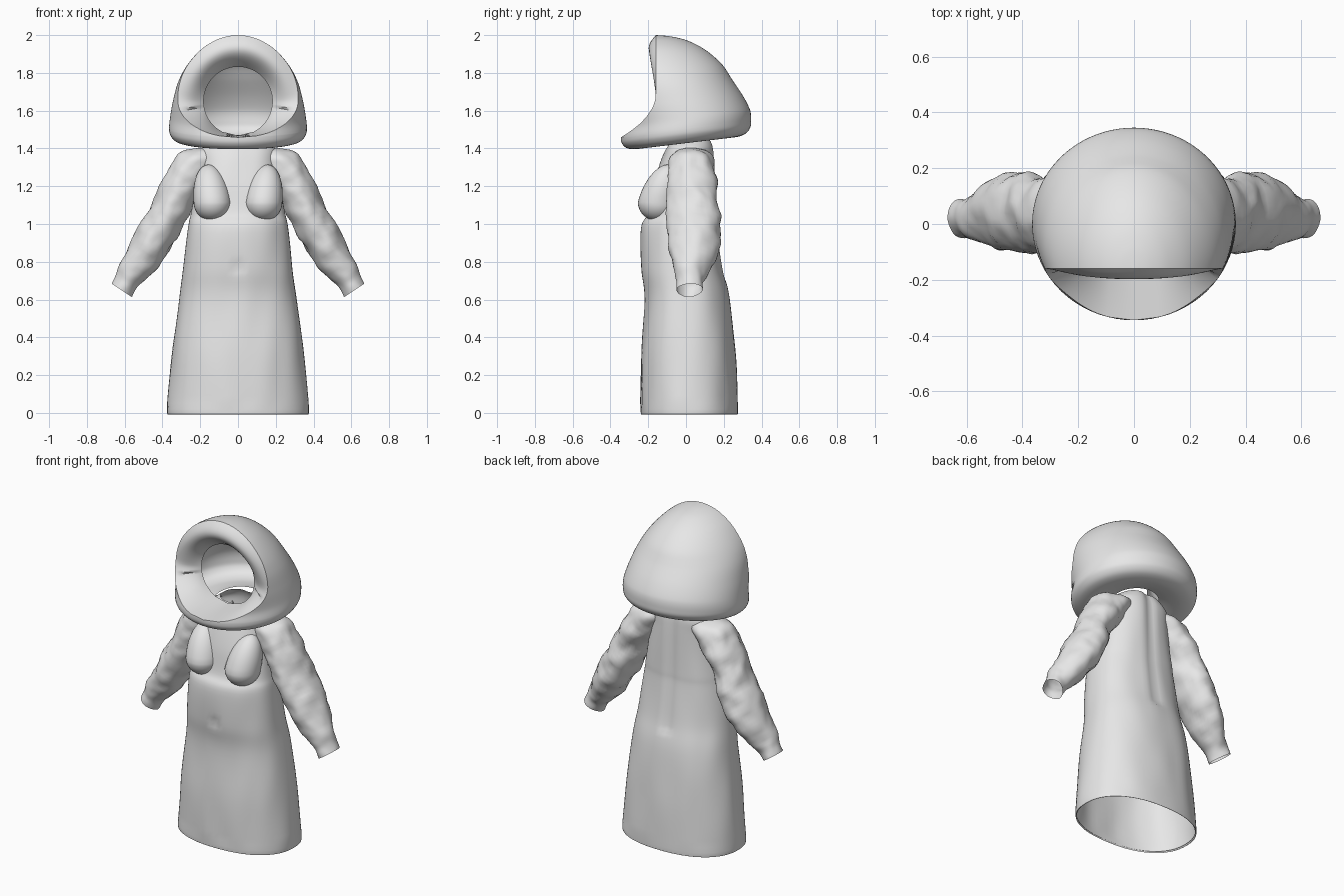
import bpy, bmesh, math
from mathutils import Vector, noise

cube = bpy.data.objects.get("Cube")
if cube:
    bpy.data.objects.remove(cube)

grey = bpy.data.materials.new("light_grey")
grey.use_nodes = True
grey.diffuse_color = (0.8, 0.8, 0.8, 1)
grey.node_tree.nodes["Principled BSDF"].inputs["Base Color"].default_value = (0.8, 0.8, 0.8, 1)


def spline(rows, steps):
    """Catmull-Rom interpolation through rows of numbers."""
    out = []
    for i in range(len(rows) - 1):
        a, b = rows[max(i - 1, 0)], rows[i]
        c, d = rows[i + 1], rows[min(i + 2, len(rows) - 1)]
        for k in range(steps):
            t = k / steps
            out.append([q + 0.5 * t * (r - p + t * (2 * p - 5 * q + 4 * r - s + t * (3 * (q - r) + s - p)))
                        for p, q, r, s in zip(a, b, c, d)])
    return out + [list(rows[-1])]


def grid(bm, rings, closed):
    """Skin a list of equally long point rings with quads."""
    vs = [[bm.verts.new(p) for p in ring] for ring in rings]
    n = len(rings[0])
    for lower, upper in zip(vs, vs[1:]):
        for j in range(n if closed else n - 1):
            k = (j + 1) % n
            bm.faces.new((lower[j], lower[k], upper[k], upper[j]))


def finish(name, bm):
    bmesh.ops.remove_doubles(bm, verts=bm.verts, dist=0.0008)
    bmesh.ops.recalc_face_normals(bm, faces=bm.faces)
    me = bpy.data.meshes.new(name)
    bm.to_mesh(me)
    bm.free()
    me.materials.append(grey)
    ob = bpy.data.objects.new(name, me)
    bpy.context.collection.objects.link(ob)
    bpy.ops.object.select_all(action='DESELECT')
    ob.select_set(True)
    bpy.context.view_layer.objects.active = ob
    bpy.ops.object.shade_smooth_by_angle(angle=math.radians(45))
    return ob


def power(v, e):
    return math.copysign(abs(v) ** e, v)


# Gown: height, half width, front y, back y
gown = [(0, .365, -.235, .27), (.02, .375, -.24, .275), (.3, .35, -.237, .262),
        (.6, .312, -.218, .232), (.77, .288, -.235, .195), (.98, .265, -.238, .165),
        (1.06, .25, -.2, .16), (1.2, .225, -.175, .155), (1.32, .205, -.14, .15),
        (1.39, .2, -.11, .145), (1.43, .16, -.085, .135), (1.46, .12, -.07, .12)]
rings = []
for z, w, front, back in spline(gown, 6):
    mid, depth, ring = (front + back) / 2, (back - front) / 2, []
    for j in range(72):
        a = math.tau * j / 72
        p = Vector((w * power(math.sin(a), .88), mid - depth * power(math.cos(a), .88), z))
        # Soft folds in the cloth, a groove down the spine and a navel dent
        fold = .006 * noise.noise((p.x * 9, p.y * 9, z * 3)) if z > .03 else 0
        p += Vector((math.sin(a), -math.cos(a), 0)) * fold
        if p.y > 0 and z > .7:
            p.y -= .014 * math.exp(-(p.x / .03) ** 2)
        elif p.y < 0:
            p.y += .02 * math.exp(-(p.x / .015) ** 2 - ((z - .77) / .025) ** 2)
        ring.append(p)
    rings.append(ring)
bm = bmesh.new()
grid(bm, rings, True)
finish("gown", bm)

# Sleeves: centre x, y, z, radius across, radius in depth
sleeve = [(.13, .03, 1.37, .06, .09), (.21, .03, 1.335, .095, .115), (.27, .03, 1.25, .105, .128),
          (.33, .03, 1.14, .102, .13), (.385, .04, 1.02, .1, .142), (.46, .045, .89, .102, .135),
          (.54, .03, .77, .085, .1), (.59, .02, .695, .066, .072), (.617, .02, .65, .062, .068)]
across = Vector((.83, 0, .55))
for side, label in ((1, "left"), (-1, "right")):
    rings = []
    for x, y, z, r, d in spline(sleeve, 6):
        ring = []
        for j in range(40):
            a = math.tau * j / 40
            out = across * math.cos(a) * r + Vector((0, math.sin(a) * d, 0))
            p = Vector((x, y, z)) + out
            wrinkle = 1 + .13 * noise.noise(p * 11) + .05 * noise.noise(p * 24)
            p = Vector((x, y, z)) + out * wrinkle
            ring.append((side * p.x, p.y, p.z))
        rings.append(ring)
    bm = bmesh.new()
    grid(bm, rings, True)
    finish(label + "_sleeve", bm)

    # Chest forms: rounded below, drawn out towards the shoulder
    bm = bmesh.new()
    bmesh.ops.create_uvsphere(bm, u_segments=32, v_segments=20, radius=1)
    for v in bm.verts:
        up = max(v.co.z, 0)
        v.co = Vector((side * (.135 + .1 * v.co.x + .02 * up),
                       -.145 + .11 * v.co.y + .05 * up,
                       1.115 + v.co.z * (.2 if v.co.z > 0 else .1)))
    finish(label + "_chest", bm)

# Helmet shell: height, centre y, depth radius, width radius
shell = [(1.455, 0, .14, .14), (1.437, 0, .2, .2), (1.428, 0, .26, .27), (1.438, 0, .31, .325),
         (1.465, 0, .338, .355), (1.5, 0, .345, .365), (1.56, 0, .34, .36),
         (1.65, -.035, .34, .345), (1.75, -.08, .33, .318), (1.84, -.12, .315, .27),
         (1.92, -.145, .25, .2), (1.97, -.155, .165, .125), (1.993, -.16, .08, .06),
         (2.0, -.16, .0003, .0003)]
rings, left_rim, right_rim = [], [], []
for z, mid, b, w in spline(shell, 8):
    start = 0
    if z >= 1.5:
        # The face opening sweeps forward to the chin
        cut = -.16 - .185 * max(0, (1.7 - z) / .2) ** 2.2
        start = math.acos(max(-1, min(1, (mid - cut) / b)))
    tilt = .12 * max(0, min(1, (1.8 - z) / .24))
    ring = []
    for j in range(73):
        a = start + (math.tau - 2 * start) * j / 72
        y = mid - b * math.cos(a)
        ring.append(Vector((w * math.sin(a), y, z + tilt * y)))
    rings.append(ring)
    if z >= 1.5:
        left_rim.append(ring[0])
        right_rim.append(ring[-1])
bm = bmesh.new()
grid(bm, rings, False)

# Padded face ring from the rim to a round opening
rim = left_rim + right_rim[::-1]
rings = []
for i in range(13):
    t, ring = i / 12, []
    for p in rim:
        a = math.atan2(p.z - 1.65, p.x)
        hole = Vector((.182 * math.cos(a), -.1, 1.65 + .182 * math.sin(a)))
        q = p.lerp(hole, t)
        q.y -= (.015 + .05 * max(0, math.sin(a))) * math.sin(math.pi * t) if p.z > 1.6 else 0
        ring.append(q)
    rings.append(ring)
grid(bm, rings, True)
finish("helmet", bm)
